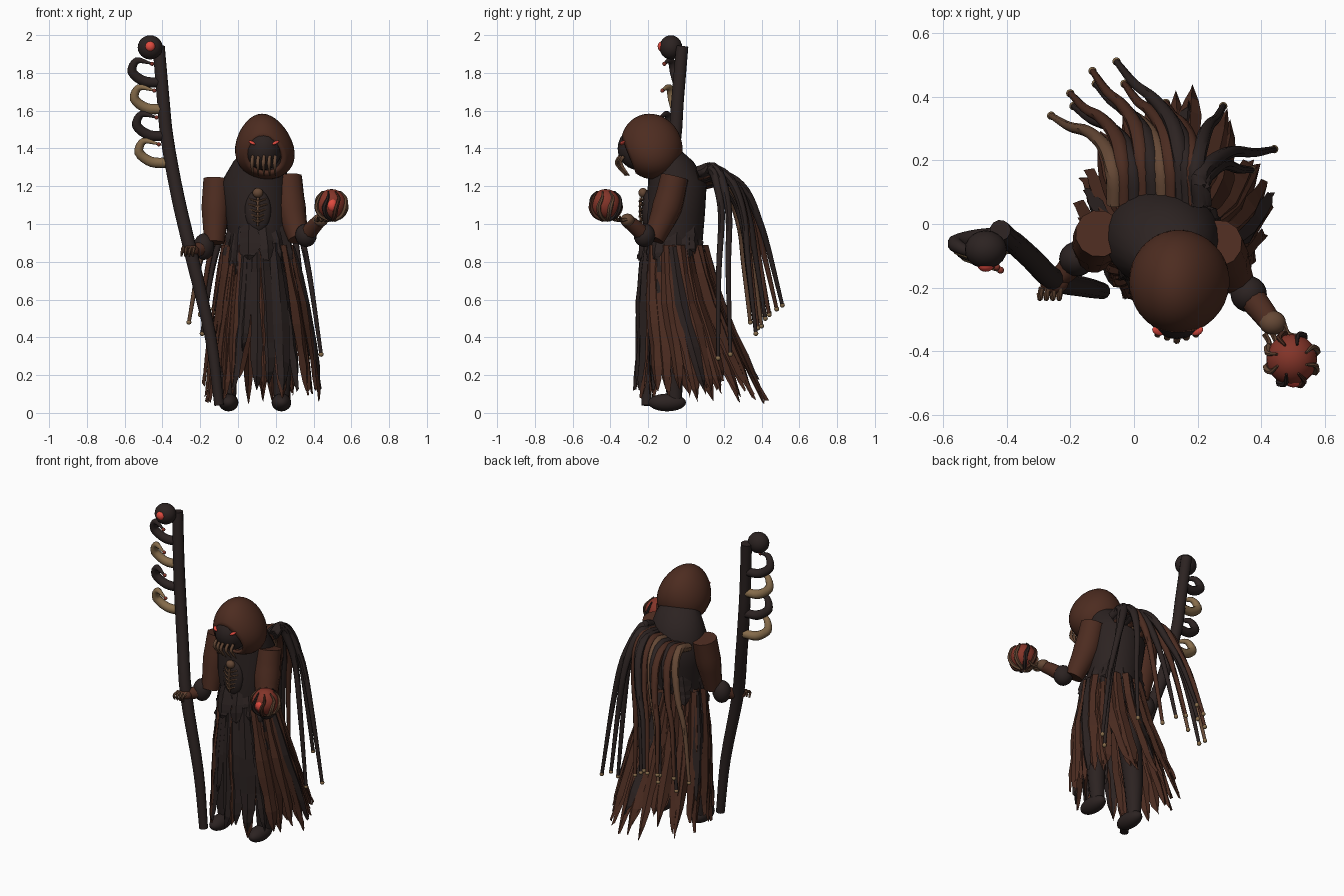
import bpy, bmesh, math, random
from mathutils import Vector, Matrix

random.seed(7)
cube = bpy.data.objects.get("Cube")
if cube:
    bpy.data.objects.remove(cube)


def material(name, color):
    m = bpy.data.materials.new(name)
    m.use_nodes = True
    m.diffuse_color = (*color, 1)
    m.node_tree.nodes["Principled BSDF"].inputs["Base Color"].default_value = (*color, 1)
    return m


dark = material("charcoal", (.025, .0165, .0155))
brown = material("hood brown", (.074, .025, .0145))
cloth = material("tattered brown", (.07, .0245, .0145))
tan = material("dull tan", (.13, .065, .036))
bone = material("bone", (.24, .15, .07))
red = material("glowing red", (.75, .07, .05))
orb_red = material("deep red", (.23, .035, .022))


def finish(name, bm, mat, smooth=True):
    bmesh.ops.recalc_face_normals(bm, faces=bm.faces)
    mesh = bpy.data.meshes.new(name)
    bm.to_mesh(mesh)
    bm.free()
    ob = bpy.data.objects.new(name, mesh)
    bpy.context.collection.objects.link(ob)
    mesh.materials.append(mat)
    if smooth:
        bpy.ops.object.select_all(action='DESELECT')
        ob.select_set(True)
        bpy.context.view_layer.objects.active = ob
        bpy.ops.object.shade_smooth_by_angle(angle=math.radians(45))
    return ob


def ball(name, center, radii, mat):
    bm = bmesh.new()
    bmesh.ops.create_uvsphere(bm, u_segments=20, v_segments=12, radius=1)
    ob = finish(name, bm, mat)
    ob.location = center
    ob.scale = radii if isinstance(radii, tuple) else (radii,) * 3
    return ob


def bridge(name, rings, mat):
    bm = bmesh.new()
    loops = [[bm.verts.new(p) for p in ring] for ring in rings]
    n = len(loops[0])
    for a, b in zip(loops, loops[1:]):
        for i in range(n):
            bm.faces.new((a[i], a[(i + 1) % n], b[(i + 1) % n], b[i]))
    bm.faces.new(loops[0])
    bm.faces.new(loops[-1])
    return finish(name, bm, mat)


def spline(points, steps=4):
    # Catmull-Rom curve through the points
    p = [Vector(q) for q in points]
    p = [2 * p[0] - p[1]] + p + [2 * p[-1] - p[-2]]
    out = []
    for i in range(1, len(p) - 2):
        for k in range(steps):
            t = k / steps
            out.append(.5 * (2 * p[i] + (p[i + 1] - p[i - 1]) * t
                       + (2 * p[i - 1] - 5 * p[i] + 4 * p[i + 1] - p[i + 2]) * t * t
                       + (3 * p[i] - p[i - 1] - 3 * p[i + 1] + p[i + 2]) * t ** 3))
    return out + [p[-2]]


def tube(name, points, radii, mat, sides=8):
    path = spline(points)
    rings = []
    for i, c in enumerate(path):
        f = i / (len(path) - 1) * (len(radii) - 1)
        k = min(int(f), len(radii) - 2)
        r = radii[k] + (radii[k + 1] - radii[k]) * (f - k)
        d = (path[min(i + 1, len(path) - 1)] - path[max(i - 1, 0)]).normalized()
        u = d.cross(Vector((.3, 1, .2))).normalized()
        v = d.cross(u)
        rings.append([c + r * (u * math.cos(a) + v * math.sin(a))
                      for a in (math.tau * j / sides for j in range(sides))])
    return bridge(name, rings, mat)


# Torso: stacked ellipses of centre x, y, z and radii
body = [(.11, -.07, .74, .13, .12), (.11, -.06, .87, .15, .145), (.10, -.06, 1.05, .17, .16),
        (.09, -.045, 1.22, .18, .155), (.11, -.08, 1.33, .135, .12), (.13, -.13, 1.41, .08, .08)]
turn = [math.tau * j / 24 for j in range(24)]
bridge("torso", [[(x + rx * math.cos(a), y + ry * math.sin(a), z) for a in turn]
                 for x, y, z, rx, ry in body], dark)

# Skirt of ragged strips hung on a widening ellipse: z, centre x, y and radii
flare = [(.05, .125, .075, .3, .35), (.3, .125, .025, .275, .285),
         (.6, .12, -.04, .23, .22), (.87, .11, -.07, .175, .165), (1, .105, -.06, .145, .14)]


def skirt_point(a, z, out):
    z = min(max(z, .05), 1)
    lo, hi = next((p, q) for p, q in zip(flare, flare[1:]) if z <= q[0])
    t = (z - lo[0]) / (hi[0] - lo[0])
    x, y, rx, ry = (lo[i] + (hi[i] - lo[i]) * t for i in range(1, 5))
    return Vector((x + (rx + out) * math.cos(a), y + (ry + out) * math.sin(a), z))


def strips(name, count, top, low, high, out, mat, keep):
    bm = bmesh.new()
    for i in range(count):
        a = math.tau * (i + random.uniform(-.35, .35)) / count
        bottom, lift = random.uniform(low, high), random.uniform(-.012, .012)
        half, lean = math.pi / count * random.uniform(1, 1.5), random.uniform(-.12, .12)
        if not keep(a, i):
            continue
        last = None
        for t, w in ((0, 1), (.2, 1.05), (.4, 1.1), (.55, 1.05), (.7, .95), (.82, .8), (.92, .5), (1, .06)):
            z = top + (bottom - top) * t
            c = a + lean * t
            row = [bm.verts.new(skirt_point(c + s * random.uniform(.72, 1.12) * w * half,
                                            z + random.uniform(0, .03) * t, out + lift + r))
                   for s, r in ((-1, -.008), (0, random.uniform(0, .012)), (1, -.008))]
            if last:
                for k in (0, 1):
                    bm.faces.new((last[k], last[k + 1], row[k + 1], row[k]))
            last = row
    return finish(name, bm, mat, False)


def is_front(a):
    return math.sin(a) < -.78


strips("skirt_outer_strips", 24, .89, .04, .13, .006, cloth, lambda a, i: not is_front(a) or i % 2 == 0)
strips("skirt_inner_strips", 22, .88, .05, .2, -.012, cloth, lambda a, i: not is_front(a))
strips("skirt_front_strips", 22, .9, .07, .17, -.002, dark, lambda a, i: is_front(a))
strips("skirt_dark_shreds", 30, .88, .1, .5, .008, dark, lambda a, i: i % 7 == 0)
strips("waist_shreds", 14, 1, .72, .8, .006, dark, lambda a, i: math.sin(a) < -.3)
strips("waist_band", 14, 1, .79, .84, .004, dark, lambda a, i: math.sin(a) > -.4)

# Legs and feet
for side, x in (("right", -.05), ("left", .23)):
    tube(side + "_leg", [(.09 + (x - .09) * .6, -.06, .72), (x, -.07, .35), (x, -.06, .06)],
         [.08, .06, .04], dark, 12)
    ball(side + "_foot", (x, -.1, .055), (.052, .1, .047), dark)

# Hood: a sphere with its pole turned to the face and the cap there opened
bm = bmesh.new()
bmesh.ops.create_uvsphere(bm, u_segments=32, v_segments=20, radius=1)
gone = [v for v in bm.verts if v.co.z > .84]
bmesh.ops.delete(bm, geom=gone, context='VERTS')
bmesh.ops.rotate(bm, verts=bm.verts, matrix=Matrix.Rotation(math.radians(109), 3, 'X'))
for v in bm.verts:
    x, y, z = v.co
    v.co = Vector((.14 + x * (.155 - .03 * z) - .012 * z,
                   -.182 + y * .163 - .012 * z, 1.41 + z * .174))
rim = finish("hood", bm, brown).modifiers.new("thickness", 'SOLIDIFY')
rim.thickness = .02

# Face, eyes and mandibles
ball("face", (.135, -.25, 1.4), (.1, .112, .115), dark)
for side, s in (("right", -1), ("left", 1)):
    eye = ball(side + "_eye", (.137 + s * .062, -.336, 1.43), (.021, .013, .008), red)
    eye.rotation_euler = (0, -s * .45, s * .5)
for i in range(5):
    x = .078 + i * .03
    y = -.33 - .02 * (1 - abs(i - 2) / 2)
    tube("mandible", [(x, y, 1.36), (x - .004, y - .016, 1.32), (x, y + .03, 1.255)],
         [.009, .011, .003], tan)

# Chest charm with ribs
ball("chest_plate", (.105, -.2, 1.07), (.07, .035, .112), dark)
ball("charm_skull", (.105, -.228, 1.165), (.028, .024, .026), tan)
tube("charm_spine", [(.105, -.238, 1.14), (.105, -.243, 1.07), (.105, -.235, .99)], [.008, .006], tan)
for i in range(5):
    z, w = 1.125 - i * .027, .05 - abs(i - 1) * .006
    tube("charm_rib", [(.105 - w, -.222, z + .008), (.105, -.246, z - .004), (.105 + w, -.222, z + .008)],
         [.004, .007, .004], tan, 6)

# Arms: sleeves, elbows, forearms and hands
tube("left_sleeve", [(.265, -.06, 1.25), (.28, -.1, 1.09), (.32, -.17, .92)], [.075, .08, .055], brown, 12)
tube("right_sleeve", [(-.11, -.03, 1.235), (-.12, -.06, 1.08), (-.125, -.1, .9)], [.075, .075, .055], brown, 12)
ball("left_elbow", (.36, -.22, .94), (.057, .057, .062), dark)
ball("right_elbow", (-.18, -.11, .88), (.055, .055, .07), dark)
tube("left_forearm", [(.36, -.22, .94), (.4, -.27, .985), (.43, -.31, 1.015)], [.045, .036], brown, 10)
tube("right_forearm", [(-.18, -.11, .88), (-.21, -.145, .865), (-.24, -.17, .86)], [.045, .03], brown, 10)
ball("left_hand", (.435, -.31, 1.02), (.042, .038, .035), tan)
ball("right_hand", (-.25, -.185, .86), (.045, .035, .03), brown)
for i in range(4):
    d = (i - 1.5) * .02
    tube("left_finger", [(.44 + d, -.33 + d * .5, 1.025), (.455 + d, -.36 + d * .5, 1.02),
                         (.47 + d * 1.5, -.38 + d, 1.04)], [.01, .006], tan, 6)
    tube("right_finger", [(-.26 + d, -.2, .875), (-.265 + d, -.235, .86), (-.27 + d, -.22, .83)],
         [.01, .006], tan, 6)

# Held orb wrapped in claws
center, size = Vector((.495, -.425, 1.105)), .08
ball("orb", center, size, orb_red)
ball("orb_core", center + Vector((.005, -.06, -.005)), (.03, .028, .035), red)
for i in range(8):
    a = math.tau * (i + .5) / 8
    arc = [center + Vector((math.cos(a + .15 * math.sin(3 * p)) * math.cos(p),
                            math.sin(a + .15 * math.sin(3 * p)) * math.cos(p), math.sin(p))) * (size + .004)
           for p in (-1.4, -.8, -.2, .4, .95)]
    tube("orb_claw", arc, [.012, .013, .004], (tan, dark, cloth, tan)[i % 4], 6)

# Staff with eye finial and curled hooks
tube("staff", [(-.1, -.21, .04), (-.145, -.2, .4), (-.25, -.175, .85), (-.32, -.11, 1.15),
               (-.375, -.06, 1.45), (-.395, -.045, 1.65), (-.42, -.02, 1.94)], [.026, .036, .035, .033], dark, 12)
ball("staff_head", (-.465, -.08, 1.935), (.066, .06, .064), dark)
ball("staff_eye", (-.465, -.128, 1.94), (.027, .022, .027), red)
for i in range(4):
    z, x, y = 1.75 - i * .142, -.41 + i * .012, -.035 - i * .01
    tube("staff_hook", [(x, y, z), (x - .085, y - .01, z + .005), (x - .15, y - .025, z + .055),
                        (x - .125, y - .045, z + .115), (x - .05, y - .08, z + .1)],
         [.027, .028, .026, .018, .006], (dark, bone)[i % 2], 10)
    ball("hook_bead", (x - .045, y - .08, z + .098), .011, orb_red)

# Back tendrils: root x, tip x, y, z and colour
tendrils = [(-.06, -.26, .34, .48, tan), (-.03, -.2, .41, .52, cloth), (0, -.19, .37, .42, dark),
            (.03, -.13, .48, .55, cloth), (.06, -.12, .44, .53, dark), (.09, -.08, .4, .46, tan),
            (.12, -.03, .44, .52, cloth), (.15, -.055, .51, .57, dark), (.17, .03, .42, .5, dark),
            (.19, .1, .38, .45, cloth), (.2, .28, .37, .42, dark), (.22, .37, .17, .29, dark),
            (.21, .44, .235, .31, dark)]
for i, (rx, x, y, z, mat) in enumerate(tendrils):
    high = 1.22 + .08 * max(0, i - 3) / 9
    reach = .04 + (y - .1) * .52
    tube("tendril", [(rx, .06, high - .02), (rx - .005, .1 + reach * .4, high),
                     (rx + (x - rx) * .15, .1 + reach * .85, high - .08),
                     (rx + (x - rx) * .42, .1 + reach * 1.15, high - .25),
                     (rx + (x - rx) * .72, .1 + reach + (y - .1 - reach) * .55, (high + z) / 2 - .06), (x, y, z)],
         [.026, .027, .024, .019, .015, .01], mat)
    ball("tendril_tip", (x, y, z), .013, bone)
